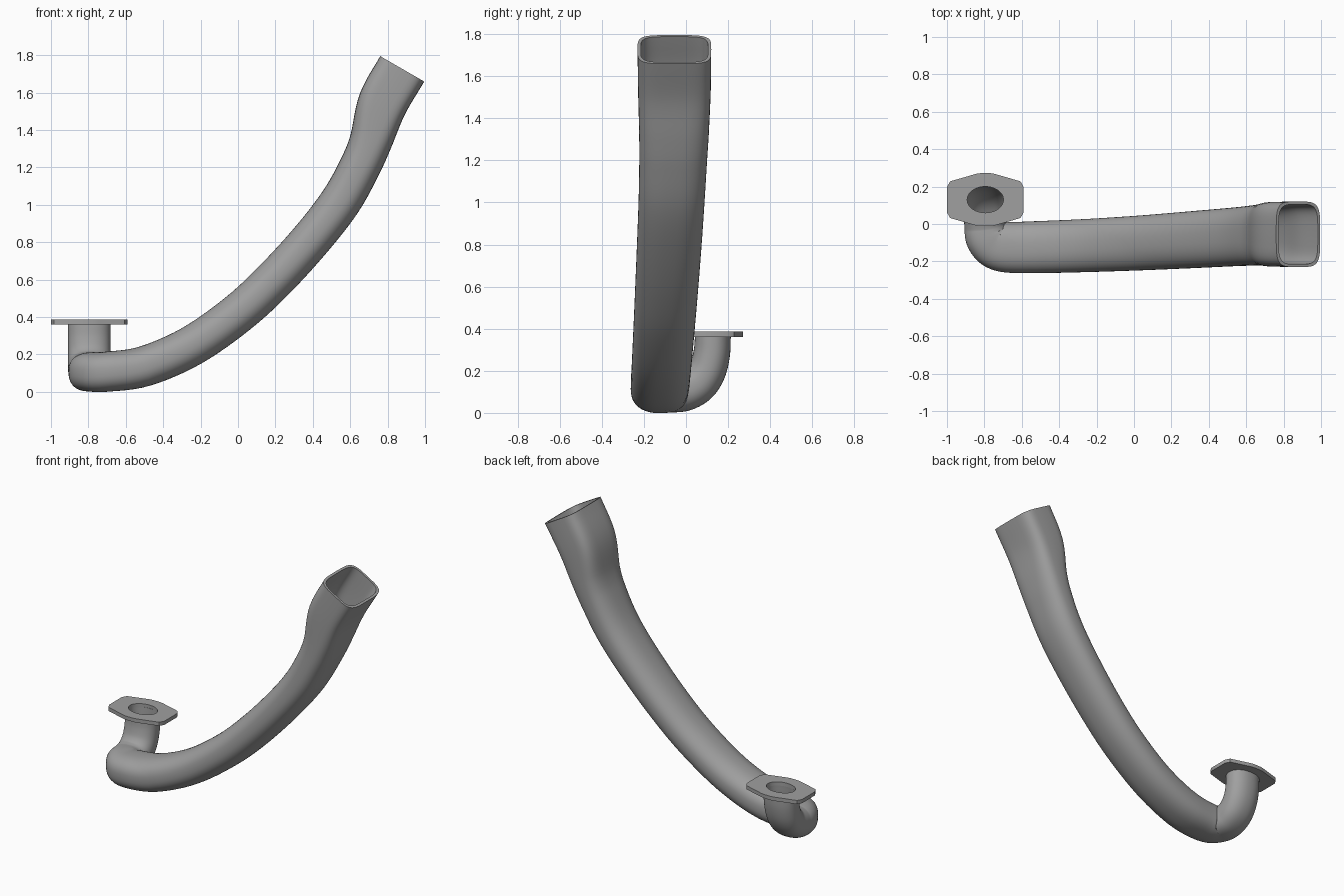
import bpy, bmesh, math
from mathutils import Vector

if "Cube" in bpy.data.objects:
    bpy.data.objects.remove(bpy.data.objects["Cube"])

metal = bpy.data.materials.new("grey metal")
metal.diffuse_color = (0.35, 0.35, 0.35, 1)
metal.use_nodes = True
metal.node_tree.nodes["Principled BSDF"].inputs["Base Color"].default_value = metal.diffuse_color

# Pipe stations: x, y, z, half width, half depth, squareness
STATIONS = [
    (-0.795, 0.128, 0.365, 0.113, 0.085, 2.2),
    (-0.795, 0.122, 0.28, 0.113, 0.087, 2.2),
    (-0.795, 0.100, 0.20, 0.113, 0.090, 2.2),
    (-0.795, 0.055, 0.14, 0.113, 0.096, 2.3),
    (-0.793, -0.01, 0.110, 0.114, 0.102, 2.4),
    (-0.775, -0.08, 0.107, 0.122, 0.105, 2.5),
    (-0.700, -0.122, 0.108, 0.134, 0.107, 2.5),
    (-0.500, -0.123, 0.137, 0.139, 0.108, 2.4),
    (-0.250, -0.115, 0.245, 0.142, 0.108, 2.3),
    (0.000, -0.103, 0.420, 0.146, 0.108, 2.3),
    (0.200, -0.091, 0.605, 0.150, 0.109, 2.3),
    (0.400, -0.078, 0.825, 0.154, 0.109, 2.4),
    (0.550, -0.068, 1.020, 0.157, 0.110, 2.5),
    (0.650, -0.061, 1.200, 0.161, 0.110, 2.7),
    (0.710, -0.057, 1.340, 0.166, 0.114, 3.1),
    (0.775, -0.055, 1.545, 0.173, 0.133, 4.2),
    (0.878, -0.055, 1.727, 0.175, 0.136, 4.5),
]
STEPS, SIDES, WALL = 6, 48, 0.015


def smooth_path(points):
    """Catmull-Rom through all station values."""
    p = [Vector(q) for q in points]
    p = [p[0] * 2 - p[1]] + p + [p[-1] * 2 - p[-2]]
    out = []
    for i in range(1, len(p) - 2):
        a, b, c, d = p[i - 1:i + 3]
        for k in range(STEPS):
            t = k / STEPS
            out.append(0.5 * (2 * b + (c - a) * t + (2 * a - 5 * b + 4 * c - d) * t * t
                              + (3 * b - a - 3 * c + d) * t ** 3))
    return out + [p[-2]]


def power(v, e):
    return math.copysign(abs(v) ** (2 / e), v)


def sweep(bm, path, inset):
    """Loft rounded sections along the path; returns the vertex rings."""
    pos = [Vector(q[:3]) for q in path]
    side, old, rings = Vector((1, 0, 0)), Vector((0, 0, -1)), []
    for i, q in enumerate(path):
        tan = (pos[min(i + 1, len(pos) - 1)] - pos[max(i - 1, 0)]).normalized()
        if i == 0:
            tan = old.copy()
        if i == len(path) - 1:
            tan = Vector((0.5, 0, 0.866))
        side = old.rotation_difference(tan) @ side
        if q[0] > -0.5:                      # keep the long run level
            side = Vector((0, 1, 0))
        side = (side - tan * side.dot(tan)).normalized()
        nrm, old = tan.cross(side), tan
        ring = []
        for k in range(SIDES):
            a = 2 * math.pi * k / SIDES
            ring.append(bm.verts.new(
                pos[i] + side * (q[3] - inset) * power(math.cos(a), q[5])
                + nrm * (q[4] - inset) * power(math.sin(a), q[5])))
        rings.append(ring)
    for r, s in zip(rings, rings[1:]):
        join(bm, r, s)
    return rings


def join(bm, r, s):
    for k in range(SIDES):
        n = (k + 1) % SIDES
        bm.faces.new((r[k], r[n], s[n], s[k]))


def finish(obj):
    obj.data.materials.clear()
    obj.data.materials.append(metal)
    bpy.ops.object.select_all(action='DESELECT')
    obj.select_set(True)
    bpy.context.view_layer.objects.active = obj
    bpy.ops.object.shade_smooth_by_angle(angle=math.radians(40))


# Hollow bent pipe: outer skin, bore and end rims
bm = bmesh.new()
path = smooth_path(STATIONS)
outer, inner = sweep(bm, path, 0), sweep(bm, path, WALL)
join(bm, outer[0], inner[0])
join(bm, outer[-1], inner[-1])
bmesh.ops.recalc_face_normals(bm, faces=bm.faces)
mesh = bpy.data.meshes.new("bent_pipe")
bm.to_mesh(mesh)
bm.free()
pipe = bpy.data.objects.new("bent_pipe", mesh)
bpy.context.collection.objects.link(pipe)
finish(pipe)

# Mounting flange: chamfered plate with an oval hole
quarter = [(0.205, 0.068), (0.188, 0.098), (0.05, 0.138), (0.025, 0.142)]
half = quarter + [(-x, y) for x, y in reversed(quarter)]
outline = half + [(-x, -y) for x, y in half]
hole = [(0.097 * math.cos(2 * math.pi * k / 40), 0.070 * math.sin(2 * math.pi * k / 40))
        for k in range(40)]
curve = bpy.data.curves.new("flange", 'CURVE')
curve.dimensions = '2D'
curve.fill_mode = 'BOTH'
curve.extrude = 0.0125
for loop in (outline, hole):
    sp = curve.splines.new('POLY')
    sp.points.add(len(loop) - 1)
    for pt, (x, y) in zip(sp.points, loop):
        pt.co = (x, y, 0, 1)
    sp.use_cyclic_u = True
flange = bpy.data.objects.new("flange", curve)
flange.location = (-0.795, 0.13, 0.374)
bpy.context.collection.objects.link(flange)
bpy.ops.object.select_all(action='DESELECT')
flange.select_set(True)
bpy.context.view_layer.objects.active = flange
bpy.ops.object.convert(target='MESH')
finish(bpy.context.view_layer.objects.active)
